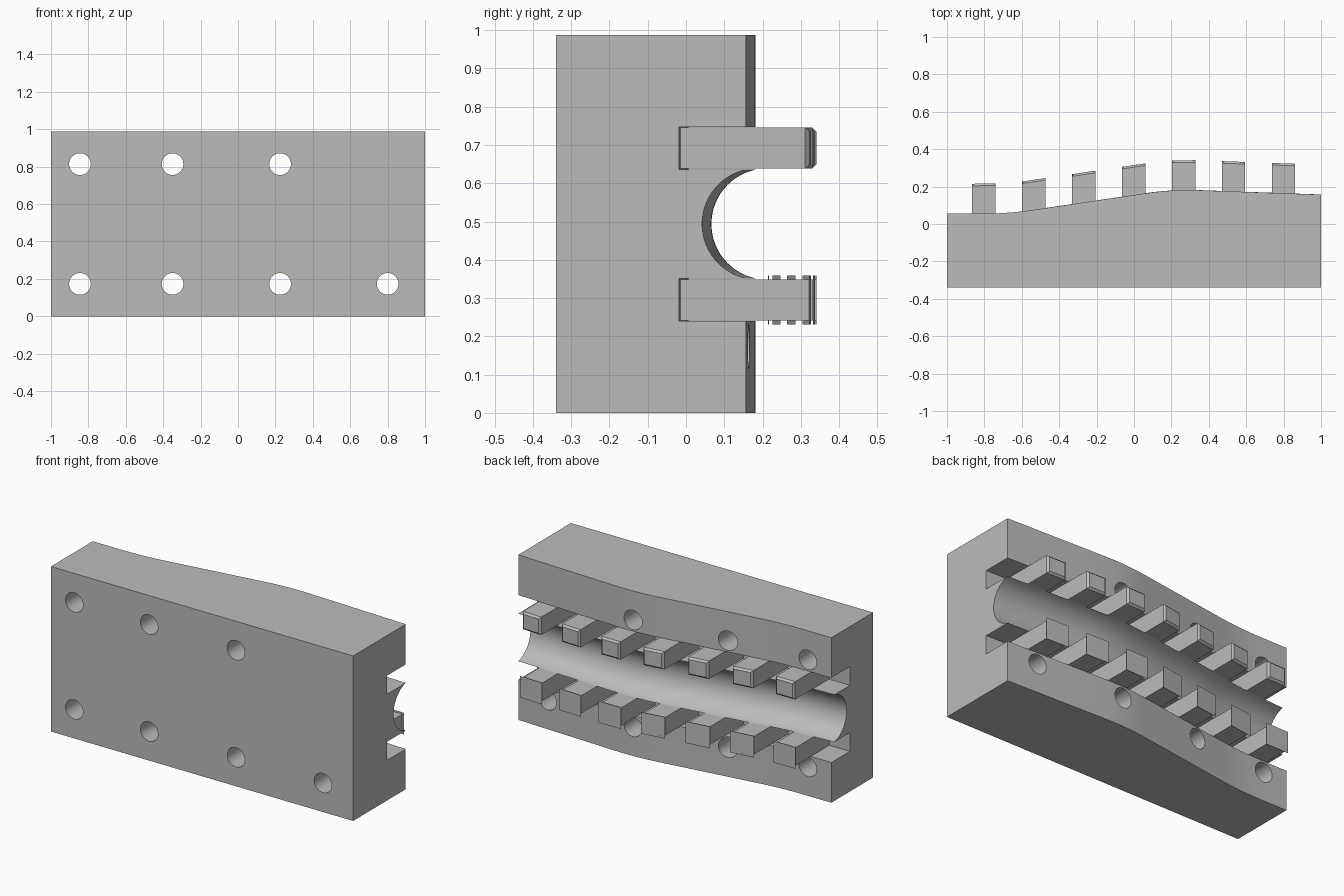
import bpy, bmesh, math
from mathutils import Vector

if "Cube" in bpy.data.objects:
    bpy.data.objects.remove(bpy.data.objects["Cube"], do_unlink=True)

HEIGHT, FRONT = 0.987, -0.34
MID = HEIGHT / 2
NOTCH_IN, NOTCH_OUT, NOTCH_DEPTH = 0.142, 0.253, 0.175
GROOVE_R = 0.145

grey = bpy.data.materials.new("machined grey")
grey.use_nodes = True
colour = (0.5, 0.5, 0.5, 1)
grey.diffuse_color = colour
grey.node_tree.nodes["Principled BSDF"].inputs["Base Color"].default_value = colour


def kinked(x):
    """Straight-line height of the back surface."""
    return max(0.055, min(0.155 + 0.148 * x, 0.193 - 0.036 * x))


def surface(x):
    """Back surface height with its kinks rounded."""
    return sum(kinked(x + 0.13 * k / 6) for k in range(-6, 7)) / 13


def make_object(name, bm):
    bmesh.ops.recalc_face_normals(bm, faces=bm.faces)
    mesh = bpy.data.meshes.new(name)
    bm.to_mesh(mesh)
    bm.free()
    mesh.materials.append(grey)
    obj = bpy.data.objects.new(name, mesh)
    bpy.context.collection.objects.link(obj)
    return obj


def select_only(obj):
    bpy.ops.object.select_all(action='DESELECT')
    obj.select_set(True)
    bpy.context.view_layer.objects.active = obj


def section(x):
    """Cross-section of the block: two square channels beside a round groove."""
    s = surface(x)
    floor = s - NOTCH_DEPTH
    centre = s + 0.03 * min(1, (x + 1) / 0.5)
    half = [(FRONT, -MID), (s, -MID), (s, -NOTCH_OUT),
            (floor, -NOTCH_OUT), (floor, -NOTCH_IN)]
    limit = math.asin(NOTCH_IN / GROOVE_R)
    steps = 28
    arc = []
    for i in range(steps + 1):
        a = limit * (2 * i / steps - 1)
        arc.append((centre - GROOVE_R * math.cos(a), GROOVE_R * math.sin(a)))
    mirrored = [(y, -z) for y, z in reversed(half)]
    return [Vector((x, y, z + MID)) for y, z in half + arc + mirrored]


# Block swept along x
bm = bmesh.new()
stations = 40
rings = [[bm.verts.new(p) for p in section(2 * i / stations - 1)]
         for i in range(stations + 1)]
for a, b in zip(rings, rings[1:]):
    for i in range(len(a)):
        j = (i + 1) % len(a)
        bm.faces.new((a[i], a[j], b[j], b[i]))
bm.faces.new(rings[0])
bm.faces.new(rings[-1])
block = make_object("block", bm)

# Bolt holes
bm = bmesh.new()
for x in (-0.845, -0.35, 0.225, 0.8):
    for side in (-1, 1):
        made = bmesh.ops.create_cone(bm, cap_ends=True, segments=32,
                                     radius1=0.058, radius2=0.058, depth=2)
        for v in made["verts"]:
            v.co = Vector((x + v.co.x, v.co.z, MID + side * 0.32 + v.co.y))
cutter = make_object("hole_cutter", bm)
cut = block.modifiers.new("holes", 'BOOLEAN')
cut.operation, cut.solver, cut.object = 'DIFFERENCE', 'EXACT', cutter
select_only(block)
bpy.ops.object.modifier_apply(modifier=cut.name)
bpy.data.objects.remove(cutter, do_unlink=True)
bpy.ops.object.shade_smooth_by_angle(angle=math.radians(30))


def tooth(name, x, side):
    """Block standing in a channel, its chamfered end following the surface."""
    bm = bmesh.new()
    bmesh.ops.create_cube(bm, size=1)
    for v in bm.verts:
        vx = x + v.co.x * 0.125
        if v.co.y > 0:
            vy = surface(vx) + 0.16
        else:
            vy = surface(x) - NOTCH_DEPTH - 0.02
        z = GROOVE_R if v.co.z < 0 else NOTCH_OUT - 0.001
        v.co = Vector((vx, vy, MID + side * z))
    top = [e for e in bm.edges if all(v.co.y > surface(x) for v in e.verts)]
    bmesh.ops.bevel(bm, geom=top, offset=0.011, segments=1, affect='EDGES')
    make_object(name, bm)


# Two rows of seven teeth
for i in range(7):
    x = -0.803 + i * 0.267
    tooth(f"lower_tooth_{i + 1}", x, -1)
    tooth(f"upper_tooth_{i + 1}", x, 1)
